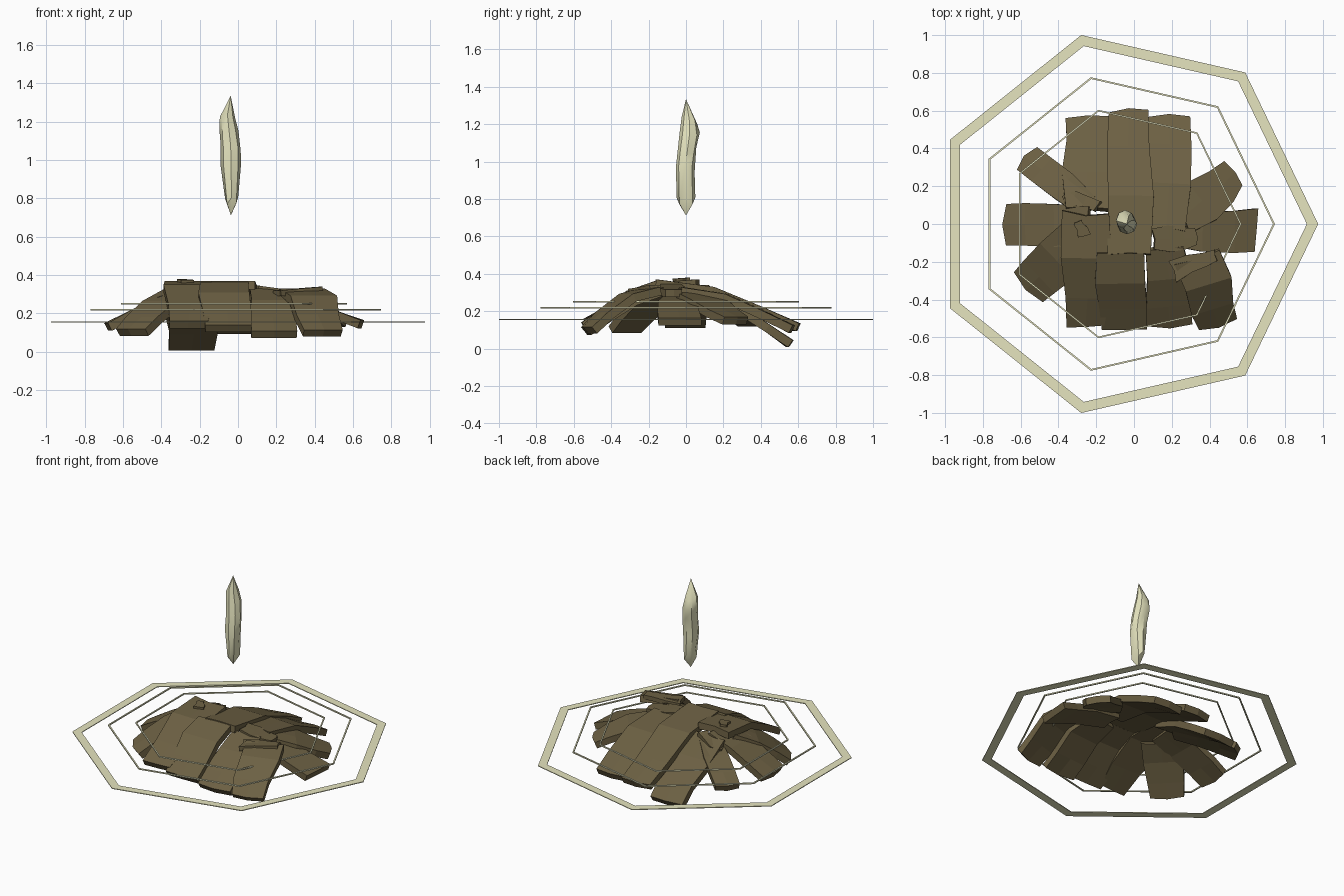
import bpy, bmesh, math, random
from mathutils import Vector

random.seed(4)
cube = bpy.data.objects.get("Cube")
if cube:
    bpy.data.objects.remove(cube)


def material(name, colour):
    mat = bpy.data.materials.new(name)
    mat.use_nodes = True
    mat.diffuse_color = (*colour, 1)
    bsdf = next(n for n in mat.node_tree.nodes if n.type == 'BSDF_PRINCIPLED')
    bsdf.inputs["Base Color"].default_value = (*colour, 1)
    return mat


EARTH = material("earth brown", (0.15, 0.117, 0.056))
CREAM = material("pale cream", (0.79, 0.78, 0.52))


def add_object(name, bm, mat):
    bmesh.ops.recalc_face_normals(bm, faces=bm.faces)
    mesh = bpy.data.meshes.new(name)
    bm.to_mesh(mesh)
    bm.free()
    mesh.materials.append(mat)
    obj = bpy.data.objects.new(name, mesh)
    bpy.context.collection.objects.link(obj)
    return obj


def slab(name, inner, outer, w_in, w_out, bulge=0.03, belly=0.02, thick=0.045):
    """Rough broken plank whose top surface runs from inner to outer."""
    a, b = Vector(inner), Vector(outer)
    along = Vector((b.x - a.x, b.y - a.y, 0)).normalized()
    side = Vector((-along.y, along.x, 0))
    bm = bmesh.new()
    rows = []
    for t in (0, 0.4, 0.75, 1):
        # the arch peaks towards the inner end
        arch = math.sin(math.pi * t ** 0.65)
        width = w_in + (w_out - w_in) * t + belly * arch
        shift = random.uniform(-0.012, 0.012)
        row = []
        for s in (-0.5, 0, 0.5):
            p = a.lerp(b, t) + side * (s * width + shift)
            p.z += bulge * arch
            if t in (0, 1):
                p += along * (random.uniform(-0.015, 0.01) + (0.008 if s == 0 else 0))
            row.append(bm.verts.new(p))
        rows.append(row)
    for r, q in zip(rows, rows[1:]):
        for j in range(2):
            bm.faces.new((r[j], q[j], q[j + 1], r[j + 1]))
    obj = add_object(name, bm, EARTH)
    # keep the upper side outward so that thickness grows downward
    if obj.data.polygons[0].normal.z < 0:
        obj.data.flip_normals()
    mod = obj.modifiers.new("thickness", 'SOLIDIFY')
    mod.thickness = thick
    mod.offset = -1


# Ring of broken ground slabs leaning on a central mound
slab("back_right_slab", (0.165, -0.02, 0.33), (0.195, 0.57, 0.125), 0.2, 0.225, 0.045)
slab("back_middle_slab", (-0.025, -0.15, 0.37), (-0.02, 0.6, 0.135), 0.23, 0.21, 0.055)
slab("back_left_slab", (-0.245, 0.08, 0.32), (-0.24, 0.57, 0.045), 0.24, 0.24, 0.03)
slab("left_back_small_slab", (0.25, 0.03, 0.3), (0.53, 0.26, 0.17), 0.18, 0.16, 0.015, 0.08)
slab("left_slab", (0.17, -0.03, 0.29), (0.655, -0.04, 0.165), 0.16, 0.23, 0.02)
slab("left_front_slab", (0.34, -0.18, 0.33), (0.45, -0.54, 0.115), 0.25, 0.21, 0.05)
slab("front_left_slab", (0.165, -0.13, 0.33), (0.2, -0.54, 0.11), 0.2, 0.24, 0.03)
slab("front_middle_slab", (-0.065, -0.16, 0.365), (-0.06, -0.55, 0.14), 0.25, 0.24, 0.035)
slab("front_right_slab", (-0.245, 0.06, 0.37), (-0.26, -0.545, 0.16), 0.25, 0.2, 0.065, 0.04)
slab("right_slab", (-0.25, -0.01, 0.34), (-0.685, -0.015, 0.15), 0.2, 0.22, 0.02)
slab("right_front_slab", (-0.3, -0.1, 0.33), (-0.56, -0.35, 0.12), 0.25, 0.22, 0.02)
slab("right_back_slab", (-0.26, 0.09, 0.3), (-0.565, 0.355, 0.16), 0.13, 0.16, 0.015)

# Loose chips on top of the mound
slab("right_chip", (-0.27, -0.06, 0.375), (-0.29, 0.02, 0.38), 0.07, 0.04, 0, 0, 0.03)
slab("right_back_chip", (-0.2, 0.09, 0.34), (-0.36, 0.15, 0.28), 0.06, 0.06, 0, 0, 0.04)
slab("left_chip", (0.1, -0.09, 0.345), (0.32, -0.06, 0.315), 0.11, 0.09, 0, 0.04, 0.04)
slab("front_left_chip", (0.2, -0.25, 0.32), (0.43, -0.17, 0.34), 0.12, 0.06, 0, 0, 0.03)


def seven_sided_ring(name, radius, band, z, height):
    bm = bmesh.new()
    loops = []
    for r, h in ((radius, -1), (radius, 1), (radius - band, 1), (radius - band, -1)):
        loops.append([bm.verts.new((r * math.cos(k * math.tau / 7) - 0.051,
                                    r * math.sin(k * math.tau / 7),
                                    z + h * height / 2)) for k in range(7)])
    for n in range(4):
        p, q = loops[n], loops[(n + 1) % 4]
        for k in range(7):
            m = (k + 1) % 7
            bm.faces.new((p[k], p[m], q[m], q[k]))
    add_object(name, bm, CREAM)


# Floating flat rings
seven_sided_ring("outer_ring", 1.026, 0.06, 0.155, 0.005)
seven_sided_ring("middle_ring", 0.797, 0.01, 0.22, 0.008)
seven_sided_ring("inner_ring", 0.62, 0.009, 0.25, 0.008)

# Floating crystal: stacked eight-sided sections (z, centre x, centre y, radius x, radius y)
sections = [(0.79, -0.033, 0, 0.034, 0.05), (0.96, -0.037, -0.004, 0.053, 0.05),
            (1.06, -0.038, 0.006, 0.052, 0.049), (1.14, -0.047, 0.02, 0.049, 0.054),
            (1.22, -0.055, 0.018, 0.04, 0.042)]
SIDES = 8
bm = bmesh.new()
stack = []
for n, (z, cx, cy, rx, ry) in enumerate(sections):
    stack.append([bm.verts.new((cx + rx * math.cos(k * math.tau / SIDES),
                                cy + ry * math.sin(k * math.tau / SIDES),
                                z + random.uniform(-0.02, 0.02))) for k in range(SIDES)])
bottom = bm.verts.new((-0.037, 0, 0.712))
top = bm.verts.new((-0.038, 0, 1.335))
for k in range(SIDES):
    m = (k + 1) % SIDES
    bm.faces.new((bottom, stack[0][m], stack[0][k]))
    bm.faces.new((top, stack[-1][k], stack[-1][m]))
    for p, q in zip(stack, stack[1:]):
        bm.faces.new((p[k], p[m], q[m], q[k]))
crystal = add_object("floating_crystal", bm, CREAM)
bpy.ops.object.select_all(action='DESELECT')
crystal.select_set(True)
bpy.context.view_layer.objects.active = crystal
bpy.ops.object.shade_smooth_by_angle(angle=math.radians(40))
